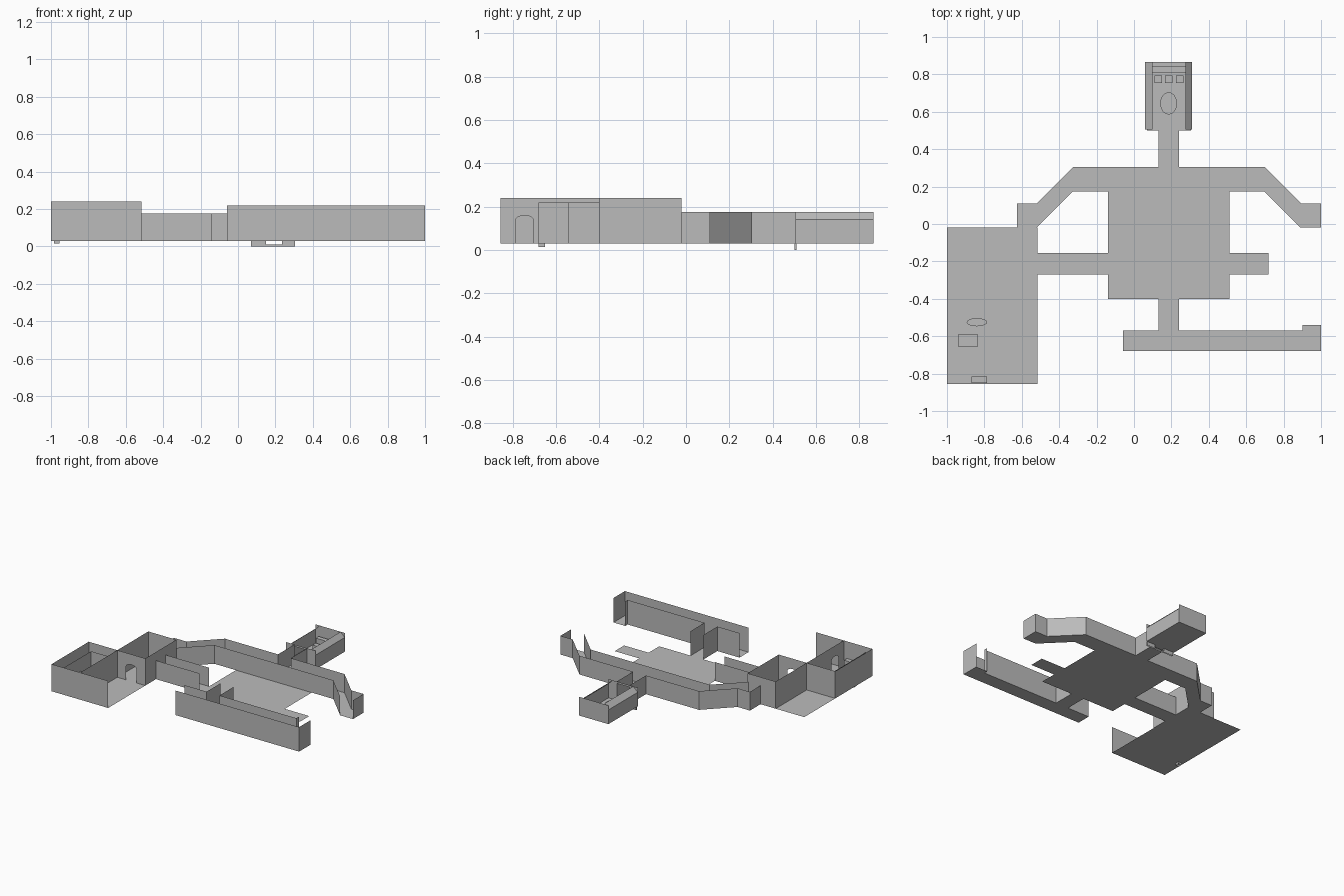
import bpy, bmesh, math
from mathutils import Vector

if "Cube" in bpy.data.objects:
    bpy.data.objects.remove(bpy.data.objects["Cube"])

F = 0.03  # floor level
grey = bpy.data.materials.new("plain_grey")
grey.diffuse_color = (0.5, 0.5, 0.5, 1)
grey.use_nodes = True
grey.node_tree.nodes["Principled BSDF"].inputs["Base Color"].default_value = grey.diffuse_color


def build(name, faces):
    bm = bmesh.new()
    for f in faces:
        bm.faces.new([bm.verts.new(p) for p in f])
    bmesh.ops.remove_doubles(bm, verts=bm.verts, dist=1e-5)
    me = bpy.data.meshes.new(name)
    bm.to_mesh(me)
    bm.free()
    me.materials.append(grey)
    ob = bpy.data.objects.new(name, me)
    bpy.context.collection.objects.link(ob)
    return ob


def floor(name, pts, z=F):
    build(name, [[(x, y, z) for x, y in pts]])


def rect(x0, x1, y0, y1):
    return [(x0, y0), (x1, y0), (x1, y1), (x0, y1)]


def wall(name, pts, top, z=F):
    build(name, [[(*a, z), (*b, z), (*b, top), (*a, top)] for a, b in zip(pts, pts[1:])])


def door_wall(name, a, b, top, centre, width, height, arch=True):
    """Flat wall from a to b with a doorway; centre is the distance from a."""
    a, b = Vector(a), Vector(b)
    d, r = (b - a).normalized(), width / 2
    prof = [(0, F), (centre - r, F)]
    if arch:
        prof += [(centre - r * math.cos(t * math.pi / 8),
                  height - r * 0.6 + r * 0.6 * math.sin(t * math.pi / 8)) for t in range(9)]
    else:
        prof += [(centre - r, height), (centre + r, height)]
    prof += [(centre + r, F), ((b - a).length, F), ((b - a).length, top), (0, top)]
    build(name, [[(a.x + d.x * s, a.y + d.y * s, z) for s, z in prof]])


def box(name, x0, x1, y0, y1, z0, z1):
    p = rect(x0, x1, y0, y1)
    wall(name + "_sides", p + p[:1], z1, z0)
    floor(name + "_top", p, z1)


def oval(name, x, y, rx, ry, z0, z1):
    p = [(x + rx * math.cos(i * math.pi / 8), y + ry * math.sin(i * math.pi / 8)) for i in range(16)]
    wall(name + "_sides", p + p[:1], z1, z0)
    floor(name + "_top", p, z1)


# Central hall: open floor with two side passages
floor("hall_floor", rect(-0.14, 0.51, -0.40, 0.175))
floor("west_passage_floor", rect(-0.515, -0.14, -0.27, -0.155))
floor("east_passage_floor", rect(0.51, 0.72, -0.27, -0.155))
for nm, y in (("south", -0.27), ("north", -0.155)):
    wall("west_passage_wall_" + nm, [(-0.515, y), (-0.14, y)], 0.175)

# Bent north corridor
outer_w = [(-0.625, -0.02), (-0.625, 0.11), (-0.52, 0.11), (-0.325, 0.305), (0.13, 0.305)]
outer_e = [(0.24, 0.305), (0.70, 0.305), (0.895, 0.11), (1, 0.11), (1, -0.02)]
inner = [(0.89, -0.02), (0.695, 0.175), (-0.325, 0.175), (-0.52, -0.02)]
floor("north_corridor_floor", outer_w + outer_e + inner)
wall("north_corridor_outer_west", outer_w + [(0.13, 0.505)], 0.175)
wall("north_corridor_outer_east", [(0.24, 0.505)] + outer_e, 0.175)
wall("north_corridor_inner", inner, 0.175)
floor("north_link_floor", rect(0.13, 0.24, 0.305, 0.505))

# South corridor and its link to the hall
floor("south_link_floor", rect(0.13, 0.24, -0.57, -0.40))
floor("south_corridor_floor", [(-0.06, -0.68), (1, -0.68), (1, -0.54), (0.90, -0.54),
                               (0.90, -0.57), (-0.06, -0.57)])
wall("south_corridor_outer", [(-0.06, -0.68), (1, -0.68), (1, -0.54)], 0.22)
wall("south_corridor_inner_west", [(-0.06, -0.57), (0.13, -0.57), (0.13, -0.40)], 0.22)
wall("south_corridor_inner_east", [(0.24, -0.40), (0.24, -0.57), (0.90, -0.57), (0.90, -0.54)], 0.22)

# West rooms
H, X0, X1, X2 = 0.24, -1.0, -0.755, -0.515
Y0, Y1, Y2 = -0.855, -0.40, -0.02
floor("west_rooms_floor", rect(X0, X2, Y0, Y2))
wall("square_room_walls", [(X2, Y1), (X2, Y2), (X1, Y2), (X1, Y1)], H)
door_wall("square_room_door_wall", (X1, Y1), (X2, Y1), H, 0.12, 0.09, 0.16)
wall("washroom_outer_walls", [(X1, Y1), (X0, Y1), (X0, Y0), (X2, Y0)], H)
door_wall("washroom_door_wall", (X1, Y0), (X1, Y1), H, 0.11, 0.085, 0.16)

# Washroom fittings
wall("washroom_inner_lining", [(-0.945, Y0), (-0.945, -0.45), (X1, -0.45)], 0.20)
oval("basin", -0.84, -0.525, 0.055, 0.022, F, 0.10)
box("bench", -0.94, -0.835, -0.655, -0.59, F, 0.10)
box("cabinet", -0.87, -0.785, -0.85, -0.815, F, 0.11)
box("drain_stub", -0.985, -0.955, -0.68, -0.65, 0.015, F)

# North room with sloped upper side walls
floor("north_room_floor", rect(0.06, 0.31, 0.505, 0.865))
wall("north_room_back_wall", [(0.06, 0.865), (0.31, 0.865)], 0.175)
door_wall("north_room_door_wall", (0.06, 0.505), (0.31, 0.505), 0.175, 0.125, 0.11, 0.16, False)
for nm, xo, xi in (("west", 0.06, 0.10), ("east", 0.31, 0.275)):
    wall("north_room_side_" + nm, [(xo, 0.505), (xo, 0.865)], 0.14)
    build("north_room_slope_" + nm, [[(xo, 0.505, 0.14), (xo, 0.865, 0.14),
                                      (xi, 0.865, 0.175), (xi, 0.505, 0.175)]])

# North room furniture
oval("oval_table", 0.185, 0.645, 0.045, 0.06, F, 0.075)
for i, x in enumerate((0.13, 0.185, 0.245)):
    box("seat_%d" % i, x - 0.02, x + 0.02, 0.755, 0.795, F, 0.07)
box("back_counter", 0.10, 0.275, 0.81, 0.845, F, 0.10)

# Hanging frame under the north room doorway
box("frame_left", 0.07, 0.15, 0.50, 0.51, 0.0, F)
box("frame_right", 0.235, 0.305, 0.50, 0.51, 0.0, F)
box("frame_bar", 0.15, 0.235, 0.50, 0.51, 0.0, 0.01)
